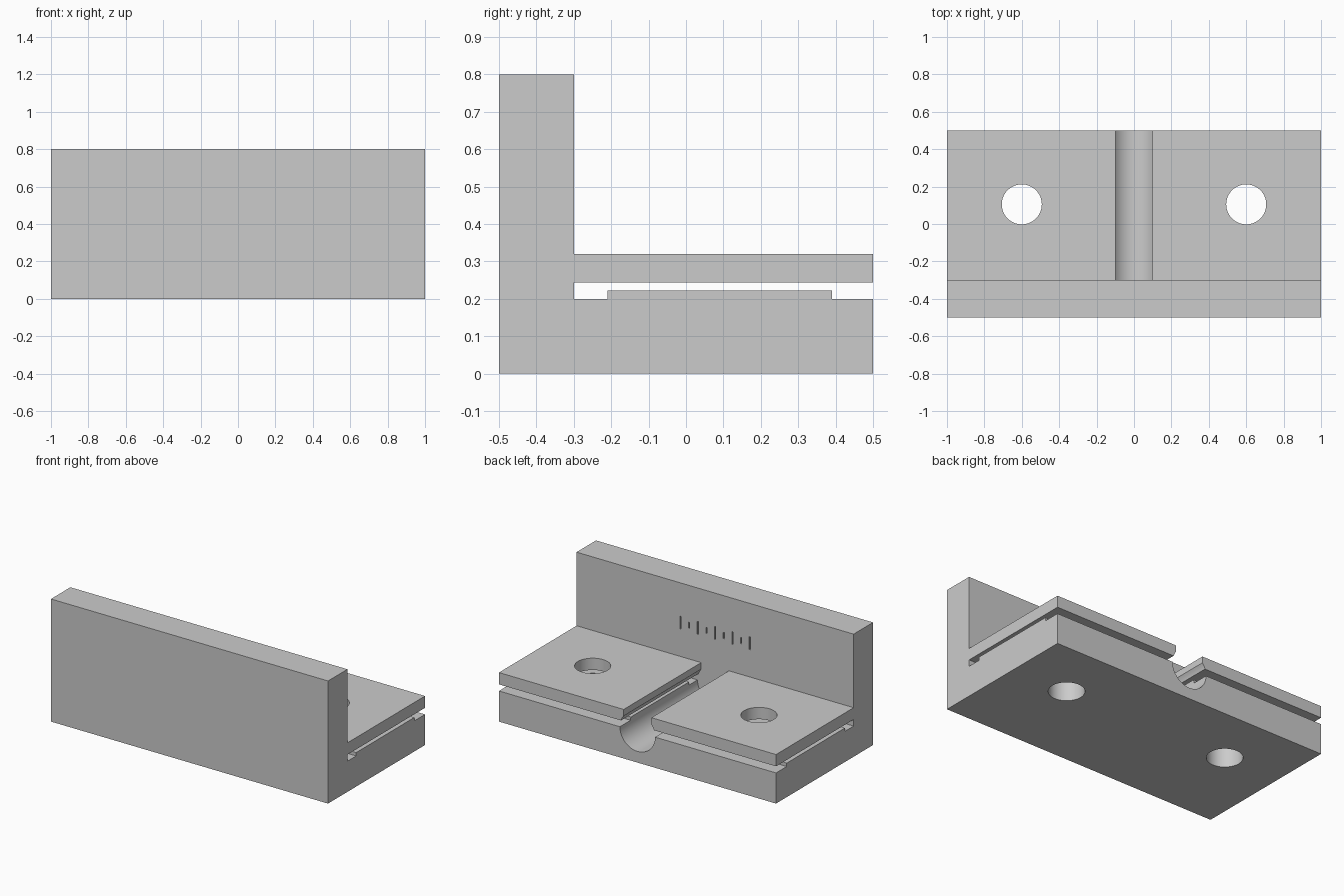
import bpy
import math

if "Cube" in bpy.data.objects:
    bpy.data.objects.remove(bpy.data.objects["Cube"], do_unlink=True)

grey = bpy.data.materials.new("plain grey")
grey.use_nodes = True
colour = (0.6, 0.6, 0.6, 1)
grey.diffuse_color = colour
grey.node_tree.nodes["Principled BSDF"].inputs["Base Color"].default_value = colour


def box(name, x0, x1, y0, y1, z0, z1):
    bpy.ops.mesh.primitive_cube_add(
        size=1, location=((x0 + x1) / 2, (y0 + y1) / 2, (z0 + z1) / 2))
    ob = bpy.context.object
    ob.name = name
    ob.scale = (x1 - x0, y1 - y0, z1 - z0)
    bpy.ops.object.transform_apply(location=True, scale=True, rotation=True)
    return ob


def cylinder(name, radius, depth, location, tilt=0):
    bpy.ops.mesh.primitive_cylinder_add(
        vertices=64, radius=radius, depth=depth, location=location,
        rotation=(tilt, 0, 0))
    ob = bpy.context.object
    ob.name = name
    return ob


def cut(ob, cutter):
    mod = ob.modifiers.new("cut", 'BOOLEAN')
    mod.operation = 'DIFFERENCE'
    mod.solver = 'EXACT'
    mod.object = cutter
    bpy.context.view_layer.objects.active = ob
    bpy.ops.object.modifier_apply(modifier=mod.name)
    bpy.data.objects.remove(cutter, do_unlink=True)


# L-shaped profile with a side slot and a raised pad inside the slot
FRONT, WALL, BACK = -0.5, -0.3, 0.5
BASE, PAD, GAP, PLATE, TOP = 0.2, 0.222, 0.243, 0.32, 0.8
profile = [(FRONT, 0), (BACK, 0), (BACK, BASE), (0.39, BASE), (0.39, PAD),
           (-0.21, PAD), (-0.21, BASE), (WALL, BASE), (WALL, GAP),
           (BACK, GAP), (BACK, PLATE), (WALL, PLATE), (WALL, TOP), (FRONT, TOP)]
n = len(profile)
verts = [(x, y, z) for x in (-1, 1) for y, z in profile]
faces = [tuple(reversed(range(n))), tuple(range(n, 2 * n))]
faces += [(i, (i + 1) % n, (i + 1) % n + n, i + n) for i in range(n)]
mesh = bpy.data.meshes.new("angle_bracket")
mesh.from_pydata(verts, [], faces)
bracket = bpy.data.objects.new("angle_bracket", mesh)
bpy.context.collection.objects.link(bracket)
mesh.materials.append(grey)

# Opening between the two plates and the round channel below it
cut(bracket, box("opening_cutter", -0.1, 0.1, WALL, 0.6, BASE, 0.5))
cut(bracket, cylinder("channel_cutter", 0.127, 0.9,
                      (0, WALL + 0.45, BASE), math.pi / 2))

# Mounting holes
for side in (-1, 1):
    cut(bracket, cylinder("hole_cutter", 0.107, 1, (side * 0.6, 0.105, 0.2)))

# Engraved scale on the inner face of the wall, long and short ticks
for i in range(-4, 5):
    x = i * 0.0625
    half = 0.042 if i % 2 == 0 else 0.02
    cut(bracket, box("tick_cutter", x - 0.004, x + 0.004, WALL - 0.01,
                     WALL + 0.02, 0.54 - half, 0.54 + half))

# Smooth the round cuts, keep the flat edges sharp
bpy.ops.object.select_all(action='DESELECT')
bracket.select_set(True)
bpy.context.view_layer.objects.active = bracket
bpy.ops.object.shade_smooth_by_angle(angle=math.radians(30))
